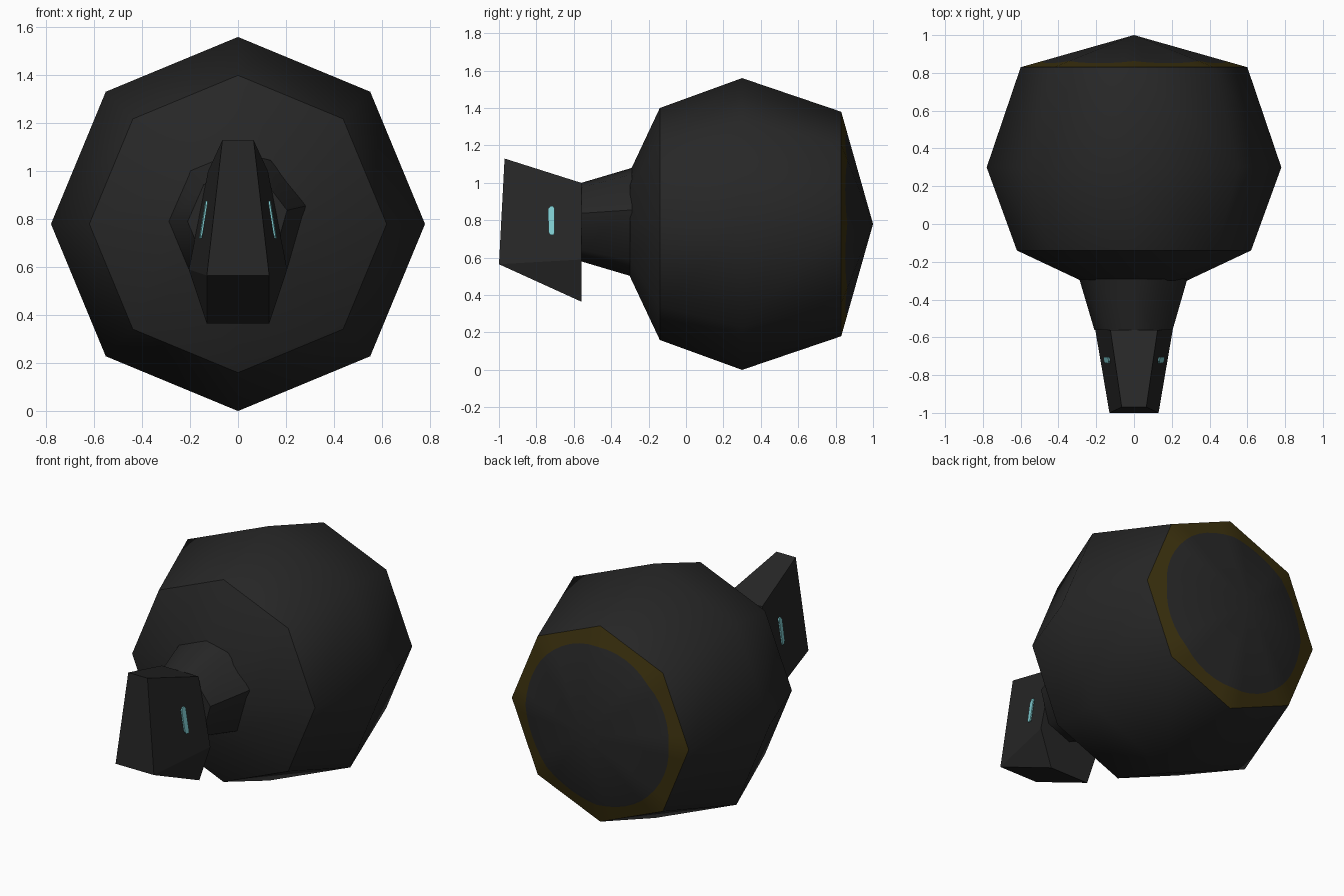
import bpy, math
from math import cos, sin, pi, radians

if "Cube" in bpy.data.objects:
    bpy.data.objects.remove(bpy.data.objects["Cube"])

ZC = 0.78  # height of the long axis


def material(name, rgb):
    m = bpy.data.materials.new(name)
    m.diffuse_color = (*rgb, 1)
    m.use_nodes = True
    m.node_tree.nodes["Principled BSDF"].inputs["Base Color"].default_value = m.diffuse_color
    return m


BLACK = material("charcoal", (0.020, 0.020, 0.020))
GOLD = material("dark gold", (0.045, 0.031, 0.0045))
TEAL = material("pale teal", (0.22, 0.62, 0.65))


def build(name, verts, faces, mats, smooth=None, rule=None):
    me = bpy.data.meshes.new(name)
    me.from_pydata(verts, [], faces)
    for m in mats:
        me.materials.append(m)
    ob = bpy.data.objects.new(name, me)
    bpy.context.collection.objects.link(ob)
    bpy.ops.object.select_all(action='DESELECT')
    ob.select_set(True)
    bpy.context.view_layer.objects.active = ob
    bpy.ops.object.mode_set(mode='EDIT')
    bpy.ops.mesh.select_all(action='SELECT')
    bpy.ops.mesh.normals_make_consistent(inside=False)
    bpy.ops.object.mode_set(mode='OBJECT')
    if rule:
        for p in me.polygons:
            p.material_index = rule(p)
    if smooth:
        bpy.ops.object.shade_smooth_by_angle(angle=radians(smooth))
    return ob


def loft(name, stations, angles, smooth):
    """Rings (y, radius, centre z) along y joined by quads, capped at both ends."""
    n = len(angles)
    verts = [(r * cos(a), y, zc + r * sin(a)) for y, r, zc in stations for a in angles]
    faces = [(k * n + i, k * n + (i + 1) % n, (k + 1) * n + (i + 1) % n, (k + 1) * n + i)
             for k in range(len(stations) - 1) for i in range(n)]
    faces += [tuple(range(n)), tuple(range(len(verts) - n, len(verts)))]
    return build(name, verts, faces, [BLACK], smooth)


# Round eight-sided body; its rear end is closed by the tail cap
octagon = [i * pi / 4 for i in range(8)]
body = loft("body", [(-0.30, 0.28, ZC), (-0.14, 0.62, ZC), (0.30, 0.78, ZC), (0.83, 0.60, ZC)],
            octagon, 43.5)

# Neck, slightly irregular ring
neck_angles = [radians(a) for a in (13, 62, 92, 133, 180, 225, 270, 315)]
loft("neck", [(-0.56, 0.21, 0.79), (-0.29, 0.29, 0.79)], neck_angles, 50)

# Tail cap: shallow octagonal pyramid, gold outer band around a dark round centre
N, R, TIP = 48, 0.60, 0.17
verts = [(0, 1.0, ZC)]
for outer in (False, True):
    for i in range(N):
        a = 2 * pi * i / N
        dev = (a + 1e-9) % (pi / 4) - pi / 8
        edge = R * cos(pi / 8) / cos(dev)
        r = edge if outer else 0.485
        verts.append((r * cos(a), 1.0 - TIP * r / edge, ZC + r * sin(a)))
faces = [(0, 1 + i, 1 + (i + 1) % N) for i in range(N)]
faces += [(1 + i, 1 + (i + 1) % N, 1 + N + (i + 1) % N, 1 + N + i) for i in range(N)]
build("tail_cap", verts, faces, [BLACK, GOLD], 50, lambda p: 1 if len(p.vertices) == 4 else 0)

# Wedge head: right-hand outline points, mirrored for the left
FB, FT = (0.13, -1.0, 0.565), (0.065, -0.97, 1.13)
BT, MID, BB = (0.125, -0.56, 1.0), (0.205, -0.56, 0.59), (0.13, -0.56, 0.365)
right = [FB, FT, BT, MID, BB]
verts = right + [(-x, y, z) for x, y, z in right]
faces = [(0, 1, 2, 3), (0, 3, 4), (5, 6, 7, 8), (5, 8, 9),
         (0, 1, 6, 5), (1, 2, 7, 6), (0, 4, 9, 5), (2, 3, 4, 9, 8, 7)]
build("head", verts, faces, [BLACK])


# Slot eyes: thin plates lying on the head's side faces
def side_x(y, z):
    t = (y + 1.0) / 0.44
    top = [FT[k] + (BT[k] - FT[k]) * t for k in (0, 2)]
    low = [FB[k] + (MID[k] - FB[k]) * t for k in (0, 2)]
    s = (z - low[1]) / (top[1] - low[1])
    return low[0] + (top[0] - low[0]) * s


outline = [(-0.735, 0.735), (-0.725, 0.72), (-0.705, 0.72), (-0.704, 0.735),
           (-0.704, 0.865), (-0.71, 0.876), (-0.725, 0.876), (-0.738, 0.86)]
for side, label in ((1, "right_eye"), (-1, "left_eye")):
    verts = [(side * (side_x(y, z) + d), y, z) for d in (-0.003, 0.005) for y, z in outline]
    faces = [tuple(range(8)), tuple(range(8, 16))]
    faces += [(i, (i + 1) % 8, 8 + (i + 1) % 8, 8 + i) for i in range(8)]
    build(label, verts, faces, [TEAL])
